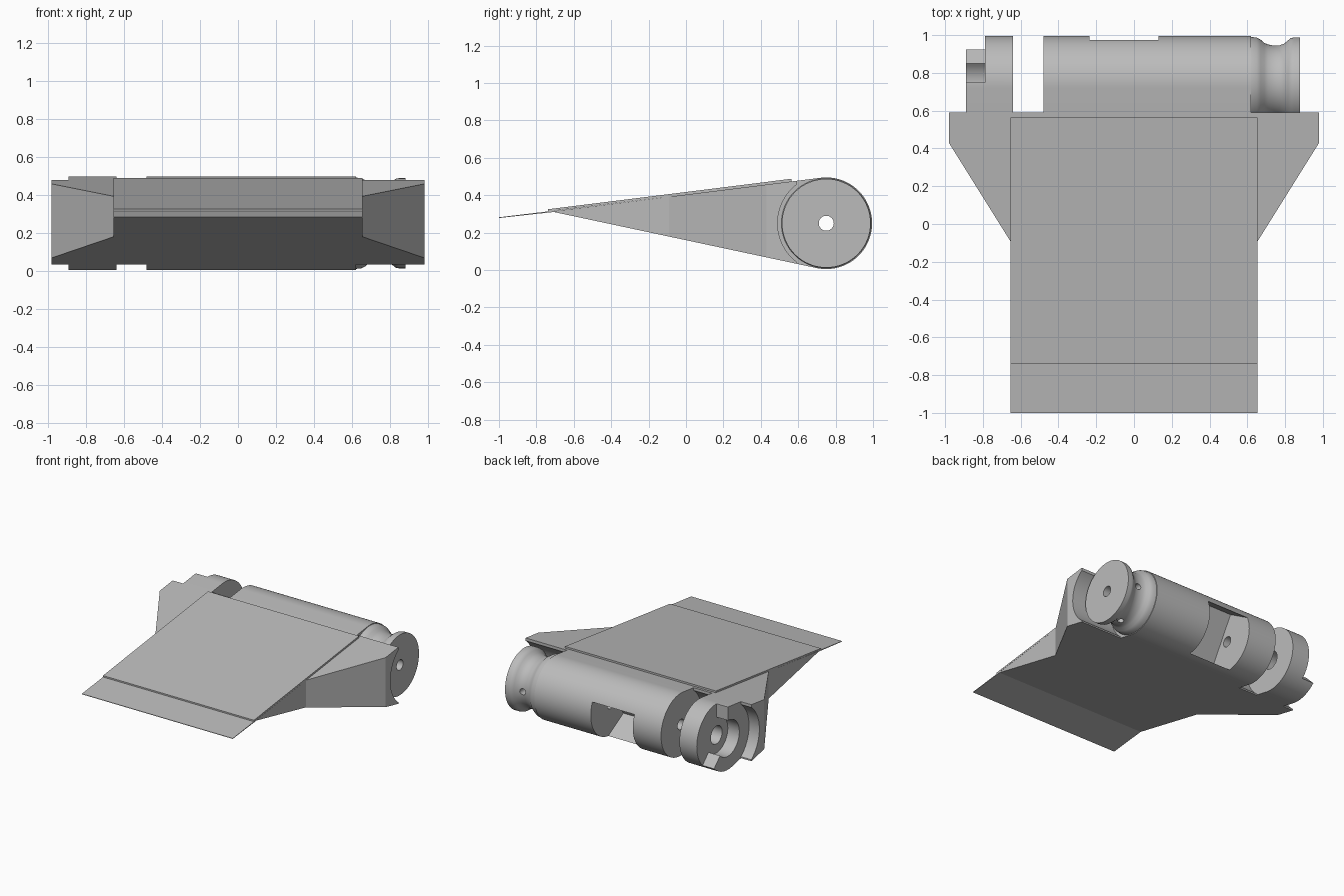
import bpy, bmesh
from math import cos, sin, radians, asin, degrees, hypot, atan2, acos, pi

if "Cube" in bpy.data.objects:
    bpy.data.objects.remove(bpy.data.objects["Cube"], do_unlink=True)

grey = bpy.data.materials.new("mid_grey")
grey.use_nodes = True
colour = (0.5, 0.5, 0.5, 1)
grey.diffuse_color = colour
grey.node_tree.nodes["Principled BSDF"].inputs["Base Color"].default_value = colour

CY, CZ, R = 0.75, 0.25, 0.245      # hinge axis and barrel radius
RELIEF = 0.26                      # clearance radius round the hinge
BACK = 0.59                        # rear edge of the wedge
TIP = (-0.72, 0.313)


def arc(r, start, end, n=48):
    """Points (y, z) on an arc round the hinge axis, in degrees."""
    steps = [radians(start + (end - start) * i / n) for i in range(n + 1)]
    return [(CY + r * cos(a), CZ + r * sin(a)) for a in steps]


def prism(name, points, lo, hi, axis="x"):
    """Extrude (y, z) points along x, or (x, y) points along z."""
    def place(p, d):
        return (d, *p) if axis == "x" else (*p, d)
    bm = bmesh.new()
    a, b = [[bm.verts.new(place(p, d)) for p in points] for d in (lo, hi)]
    bm.faces.new(a)
    bm.faces.new(b[::-1])
    for i in range(len(a)):
        j = (i + 1) % len(a)
        bm.faces.new((a[i], b[i], b[j], a[j]))
    return finish(name, bm)


def finish(name, bm):
    bmesh.ops.recalc_face_normals(bm, faces=bm.faces)
    mesh = bpy.data.meshes.new(name)
    bm.to_mesh(mesh)
    bm.free()
    mesh.materials.append(grey)
    obj = bpy.data.objects.new(name, mesh)
    bpy.context.collection.objects.link(obj)
    return obj


def cut(obj, cutter):
    mod = obj.modifiers.new("cut", "BOOLEAN")
    mod.operation, mod.solver, mod.object = "DIFFERENCE", "EXACT", cutter
    bpy.context.view_layer.objects.active = obj
    bpy.ops.object.modifier_apply(modifier=mod.name)
    bpy.data.objects.remove(cutter, do_unlink=True)


def bore(r, lo, hi):
    return prism("bore", arc(r, 0, 360 - 7.5, 47), lo, hi)


# Wedge whose faces run tangent into the hinge barrel
dy, dz = TIP[0] - CY, TIP[1] - CZ
toward = degrees(atan2(dz, dy))
spread = degrees(acos(R / hypot(dy, dz)))
body = prism("wedge_body", [TIP] + arc(R, toward + spread - 360, toward - spread, 72),
             -0.98, 0.98)

# Narrow the nose, leaving a swept wing on each side
for s in (-1, 1):
    plan = [(0.655, -0.09), (0.98, 0.43), (1.1, 0.43), (1.1, -0.9), (0.655, -0.9)]
    cut(body, prism("nose_cut", [(s * x, y) for x, y in plan], -0.2, 0.8, "z"))

# Clearances beside the barrel and the lug
edge = degrees(acos((BACK - CY) / RELIEF))
relief = arc(RELIEF, edge, 360 - edge) + [(BACK, -0.1), (1.2, -0.1), (1.2, 0.6), (BACK, 0.6)]
for lo, hi in ((-1.1, -0.89), (-0.64, -0.48), (0.62, 1.1)):
    cut(body, prism("relief_cut", relief, lo, hi))

# Open ring on the outside of the lug
cut(body, bore(0.14, -1.1, -0.79))
cut(body, prism("ring_gap", [(CY, CZ)] + arc(0.5, -45, 90), -1.1, -0.79))

# Hinge bores
cut(body, bore(0.07, -0.8, -0.6))
cut(body, bore(0.04, -0.5, 0.7))

# Tilted pocket in the barrel
tilt, half, depth = radians(-30), 0.197, -0.07
corners = [(depth, -half), (0.5, -half), (0.5, half), (depth, half)]
pocket = [(CY + u * cos(tilt) - v * sin(tilt), CZ + u * sin(tilt) + v * cos(tilt))
          for u, v in corners]
cut(body, prism("pocket_cut", pocket, -0.235, 0.13))

# Grooved spool, turned round the hinge axis
spool_profile = [(0.62, 0.04), (0.62, 0.24), (0.65, 0.237), (0.67, 0.226), (0.69, 0.209),
                 (0.71, 0.2), (0.74, 0.195), (0.77, 0.196), (0.795, 0.205), (0.815, 0.222),
                 (0.83, 0.234), (0.845, 0.237), (0.88, 0.237), (0.88, 0.04)]
bm = bmesh.new()
rings = []
for k in range(64):
    a = 2 * pi * k / 64
    rings.append([bm.verts.new((x, CY + r * cos(a), CZ + r * sin(a))) for x, r in spool_profile])
for k in range(64):
    p, q = rings[k], rings[(k + 1) % 64]
    for i in range(len(p)):
        j = (i + 1) % len(p)
        bm.faces.new((p[i], q[i], q[j], p[j]))
spool = finish("spool", bm)

# Radial pin holes in the groove, to the rear and underneath
for rot, loc in (((pi / 2, 0, 0), (0.755, CY + 0.2, CZ)), ((0, 0, 0), (0.755, CY, CZ - 0.2))):
    bpy.ops.mesh.primitive_cylinder_add(vertices=24, radius=0.024, depth=0.2,
                                        location=loc, rotation=rot)
    cut(spool, bpy.context.object)

# Top sheet, and the thin lip reaching forward of the wedge
slope = 0.126
top = lambda y: TIP[1] + slope * (y - TIP[0])
plate = prism("top_plate", [(-0.738, top(-0.738) + 0.002), (-0.738, top(-0.738) + 0.014),
                            (0.565, top(0.565) + 0.013), (0.565, top(0.565) - 0.003)],
              -0.655, 0.655)
lip = prism("front_lip", [(-1, 0.278), (-1, 0.282), (-0.7, 0.318), (-0.7, 0.311)],
            -0.655, 0.655)

for obj in (body, spool, plate, lip):
    bpy.ops.object.select_all(action="DESELECT")
    obj.select_set(True)
    bpy.context.view_layer.objects.active = obj
    bpy.ops.object.shade_smooth_by_angle(angle=radians(30))
